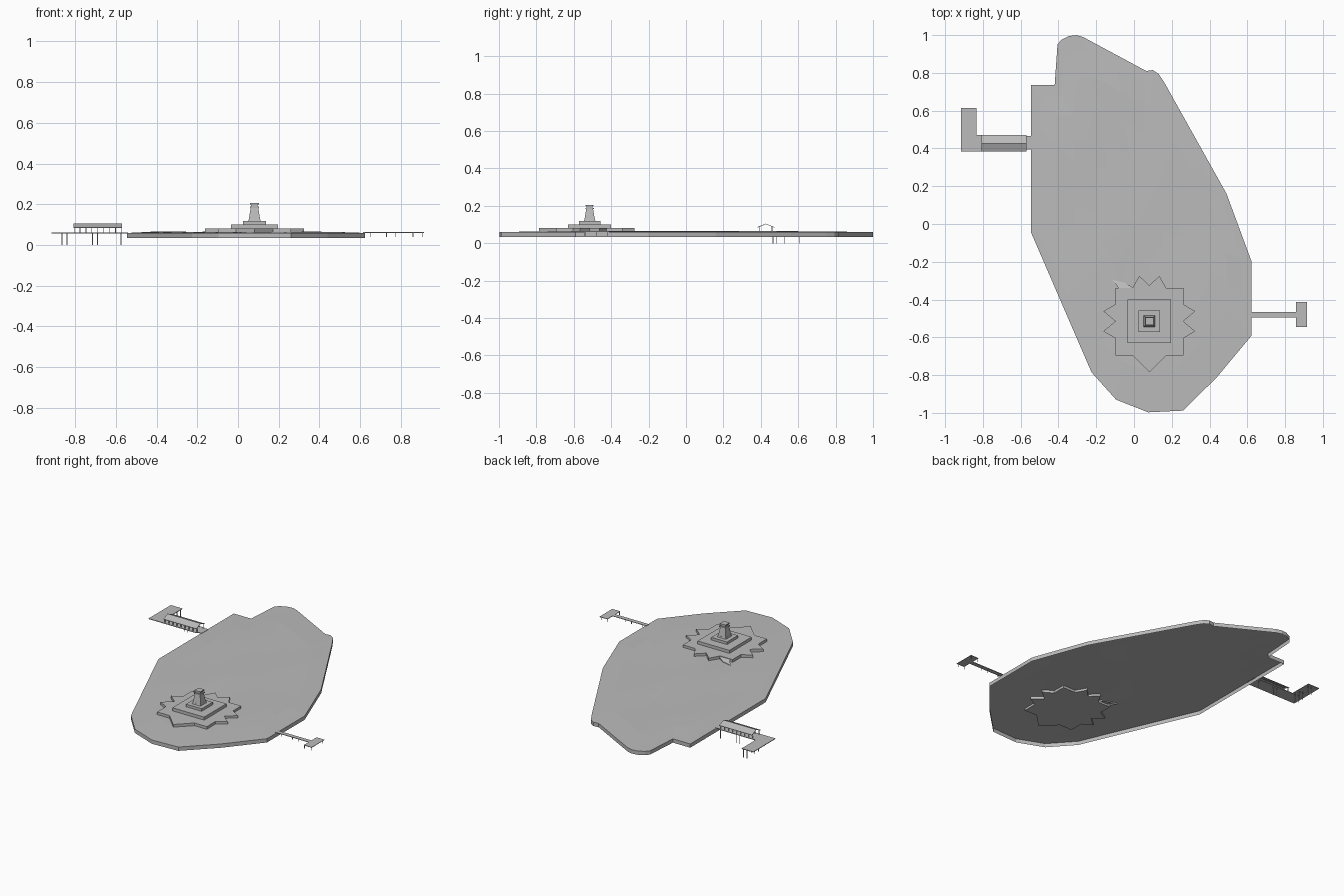
import bpy, bmesh, math

if "Cube" in bpy.data.objects:
    bpy.data.objects.remove(bpy.data.objects["Cube"])

grey = bpy.data.materials.new("plain_grey")
grey.diffuse_color = (0.5, 0.5, 0.5, 1)
grey.use_nodes = True
grey.node_tree.nodes["Principled BSDF"].inputs["Base Color"].default_value = grey.diffuse_color


def finish(name, bm):
    bmesh.ops.recalc_face_normals(bm, faces=bm.faces[:])
    me = bpy.data.meshes.new(name)
    bm.to_mesh(me)
    bm.free()
    me.materials.append(grey)
    ob = bpy.data.objects.new(name, me)
    bpy.context.collection.objects.link(ob)
    return ob


def prism(bm, pts, z0, z1, top_scale=1.0):
    """Extruded outline, optionally tapering toward its centre."""
    cx = sum(p[0] for p in pts) / len(pts)
    cy = sum(p[1] for p in pts) / len(pts)
    lo = [bm.verts.new((x, y, z0)) for x, y in pts]
    hi = [bm.verts.new((cx + (x - cx) * top_scale, cy + (y - cy) * top_scale, z1)) for x, y in pts]
    n = len(pts)
    for i in range(n):
        j = (i + 1) % n
        bm.faces.new((lo[i], lo[j], hi[j], hi[i]))
    bm.faces.new(hi)
    bm.faces.new(lo[::-1])


def rect(x0, x1, y0, y1):
    return [(x0, y0), (x1, y0), (x1, y1), (x0, y1)]


def square(cx, cy, h):
    return rect(cx - h, cx + h, cy - h, cy + h)


def solid(name, pts, z0, z1, top_scale=1.0):
    bm = bmesh.new()
    prism(bm, pts, z0, z1, top_scale)
    return finish(name, bm)


def posts(name, spots, z0, z1, h=0.0016):
    bm = bmesh.new()
    for x, y in spots:
        prism(bm, square(x, y, h), z0, z1)
    return finish(name, bm)


# island: open-bottomed shell, low faceted hills inside a level shore
shore = [(-.545, .735), (-.42, .735), (-.405, .95), (-.385, .975), (-.345, .995),
         (-.305, 1), (-.27, .99), (.065, .81), (.10, .815), (.13, .795), (.16, .75),
         (.49, .16), (.623, -.20), (.623, -.59), (.44, -.81), (.26, -.988),
         (.075, -.997), (-.095, -.93), (-.225, -.785), (-.545, -.045)]
# split long shore edges so the terrain gets regular facets
outline = []
for i, a in enumerate(shore):
    b = shore[(i + 1) % len(shore)]
    n = max(1, round(math.dist(a, b) / 0.2))
    outline += [(a[0] + (b[0] - a[0]) * k / n, a[1] + (b[1] - a[1]) * k / n) for k in range(n)]


def ground(x, y, s):
    rise = min(1, (1 - s) / 0.25)
    return 0.059 + rise * (0.005 + 0.0025 * math.sin(9 * x + 2) * math.cos(7 * y))


bm = bmesh.new()
C = (0.03, 0.0)
rings = [[bm.verts.new((x, y, 0.034)) for x, y in outline]]
for s in (1, 0.92, 0.78, 0.6, 0.4, 0.2):
    ring = []
    for x, y in outline:
        px, py = C[0] + (x - C[0]) * s, C[1] + (y - C[1]) * s
        ring.append(bm.verts.new((px, py, ground(px, py, s))))
    rings.append(ring)
n = len(outline)
for a, b in zip(rings, rings[1:]):
    for i in range(n):
        j = (i + 1) % n
        bm.faces.new((a[i], a[j], b[j], b[i]))
mid = bm.verts.new((C[0], C[1], ground(C[0], C[1], 0)))
for i in range(n):
    bm.faces.new((rings[-1][i], rings[-1][(i + 1) % n], mid))
finish("island_ground", bm)

# star-shaped terrace: mirrored half outline around the monument centre
MX, MY = 0.081, -0.515
half = [(0, .19), (.053, .24), (.09, .175), (.18, .175), (.18, .09), (.243, .053),
        (.18, 0), (.243, -.053), (.18, -.09), (.18, -.18), (.09, -.18), (0, -.27)]
star = half + [(-x, y) for x, y in half[-2:0:-1]]
solid("star_terrace", [(MX + x, MY + y) for x, y in star], 0.05, 0.081)

# stepped plinths and tapered pedestal
solid("lower_plinth", square(MX, MY, 0.115), 0.081, 0.101)
solid("upper_plinth", square(MX, MY, 0.057), 0.101, 0.118)
solid("pedestal_foot", square(MX, MY, 0.031), 0.118, 0.126, 0.93)
solid("pedestal_shaft", square(MX, MY, 0.028), 0.126, 0.182, 0.66)
solid("pedestal_cornice", square(MX, MY, 0.023), 0.182, 0.189)
solid("pedestal_neck", square(MX, MY, 0.016), 0.189, 0.198)
solid("pedestal_cap", square(MX, MY, 0.021), 0.198, 0.205)

# small stair ramp behind the terrace
bm = bmesh.new()
lo = [bm.verts.new(p) for p in ((-.115, -.295, .066), (-.05, -.31, .066), (0, -.34, .078), (-.08, -.34, .078))]
base = [bm.verts.new((v.co.x, v.co.y, .055)) for v in lo]
bm.faces.new(lo)
for i in range(4):
    bm.faces.new((lo[i], lo[(i + 1) % 4], base[(i + 1) % 4], base[i]))
finish("stair_ramp", bm)

# west pier: L-shaped deck with roofed walkway
solid("west_pier_deck", [(-.917, .385), (-.57, .385), (-.57, .395), (-.54, .395), (-.54, .465),
                         (-.57, .465), (-.57, .47), (-.833, .47), (-.833, .615), (-.917, .615)], 0.057, 0.061)
posts("west_pier_piles", [(-.865, .605), (-.84, .605), (-.865, .525), (-.84, .525), (-.865, .485),
                          (-.84, .485), (-.715, .465), (-.575, .465), (-.69, .465)], 0.0, 0.058)
XS = [-.805 + .029 * i for i in range(9)]
posts("walkway_columns", [(x, y) for x in XS for y in (.395, .46)], 0.06, 0.09)
bm = bmesh.new()
section = [(.383, .086), (.427, .104), (.472, .086), (.472, .089), (.427, .107), (.383, .089)]
section = [(y, z - .002) for y, z in section]
ends = [[bm.verts.new((x, y, z)) for y, z in section] for x in (-.808, -.57)]
for i in range(6):
    j = (i + 1) % 6
    bm.faces.new((ends[0][i], ends[0][j], ends[1][j], ends[1][i]))
for e in ends:
    bm.faces.new((e[0], e[1], e[4], e[5]))
    bm.faces.new((e[1], e[2], e[3], e[4]))
finish("walkway_roof", bm)

# east pier: narrow T-shaped jetty
solid("east_pier_deck", [(.615, -.494), (.858, -.494), (.858, -.545), (.915, -.545), (.915, -.413),
                         (.858, -.413), (.858, -.466), (.615, -.466)], 0.060, 0.063)
posts("east_pier_piles", [(.65, -.48), (.73, -.48), (.775, -.48), (.86, -.42), (.86, -.54),
                          (.908, -.42), (.908, -.54)], 0.04, 0.061)
